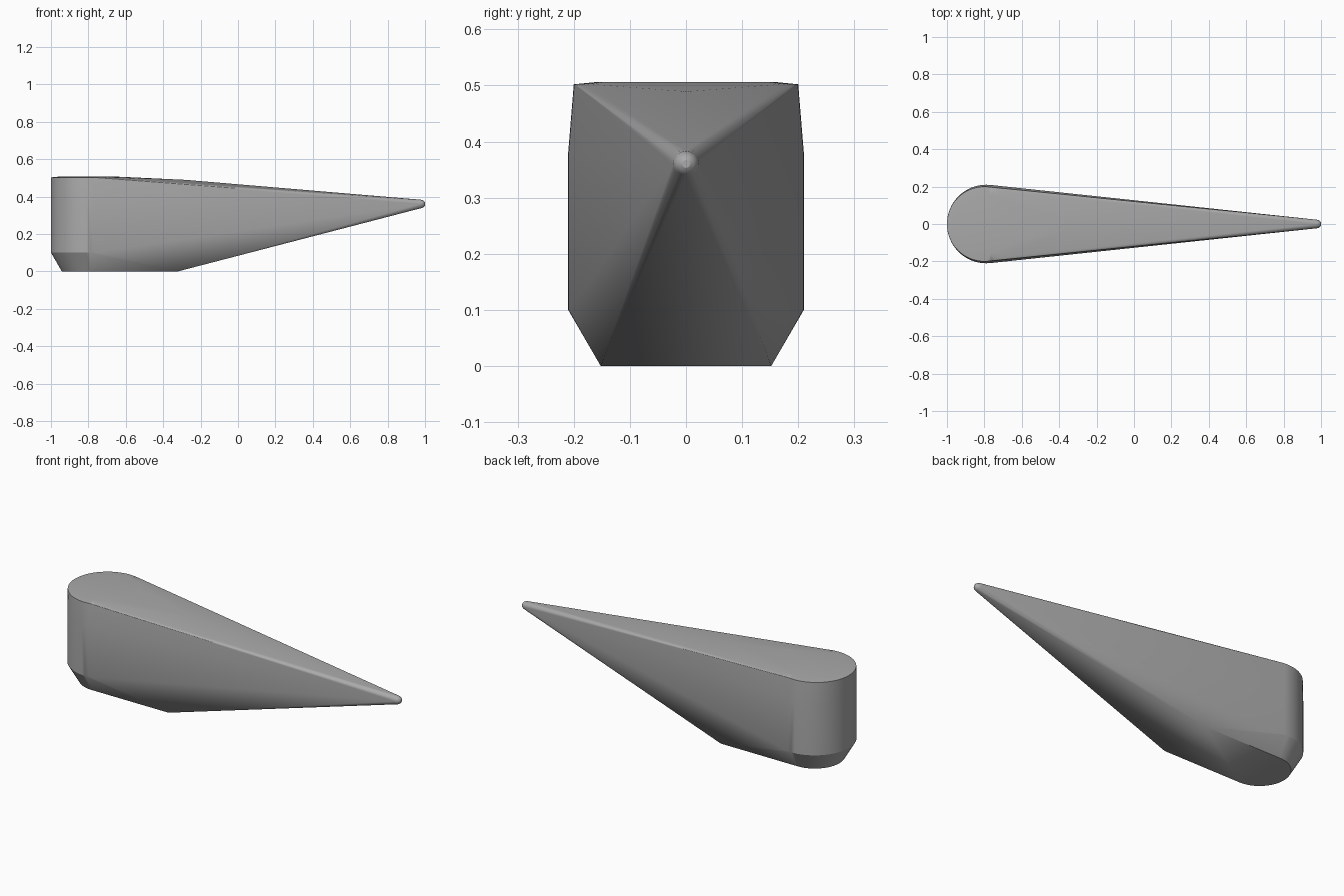
import bpy, bmesh, math
from mathutils import Vector

cube = bpy.data.objects.get("Cube")
if cube:
    bpy.data.objects.remove(cube, do_unlink=True)

grey = bpy.data.materials.new("mid grey")
grey.use_nodes = True
grey.diffuse_color = (0.4, 0.4, 0.4, 1)
grey.node_tree.nodes["Principled BSDF"].inputs["Base Color"].default_value = (0.4, 0.4, 0.4, 1)


def ring(cx, radius, z, count=64):
    """Horizontal circle of points centred on y = 0."""
    steps = [2 * math.pi * i / count for i in range(count)]
    return [Vector((cx + radius * math.cos(a), radius * math.sin(a), z)) for a in steps]


def tip_ring(x, radius, count=16):
    """Upright circle of points around the tip axis."""
    steps = [2 * math.pi * i / count for i in range(count)]
    return [Vector((x, radius * math.cos(a), 0.36 + radius * math.sin(a))) for a in steps]


# Rounded heel: chamfered foot, upright wall, slightly crowned top
points = ring(-0.79, 0.152, 0) + ring(-0.79, 0.21, 0.1) + ring(-0.79, 0.21, 0.38)
points += ring(-0.8, 0.2, 0.502) + ring(-0.8, 0.16, 0.506)

# Square front end of the flat sole and the start of the top ridge
points += [Vector((-0.32, side * 0.152, 0)) for side in (-1, 1)]
points += [Vector((-0.28, 0, 0.489))]

# Rounded tip
for x, radius in ((0.976, 0.023), (0.988, 0.02), (0.996, 0.014), (1.0, 0.007)):
    points += tip_ring(x, radius)

# Wrap one tight skin around all the sections
bm = bmesh.new()
for p in points:
    bm.verts.new(p)
hull = bmesh.ops.convex_hull(bm, input=bm.verts[:])
spare = {g for g in hull["geom_interior"] + hull["geom_unused"] if isinstance(g, bmesh.types.BMVert)}
bmesh.ops.delete(bm, geom=list(spare), context="VERTS")
bmesh.ops.dissolve_limit(bm, angle_limit=math.radians(0.3), verts=bm.verts[:], edges=bm.edges[:])
bmesh.ops.recalc_face_normals(bm, faces=bm.faces[:])

mesh = bpy.data.meshes.new("wedge_body")
bm.to_mesh(mesh)
bm.free()
mesh.materials.append(grey)
body = bpy.data.objects.new("wedge_body", mesh)
bpy.context.collection.objects.link(body)

bpy.ops.object.select_all(action="DESELECT")
body.select_set(True)
bpy.context.view_layer.objects.active = body
bpy.ops.object.shade_smooth_by_angle(angle=math.radians(25))
